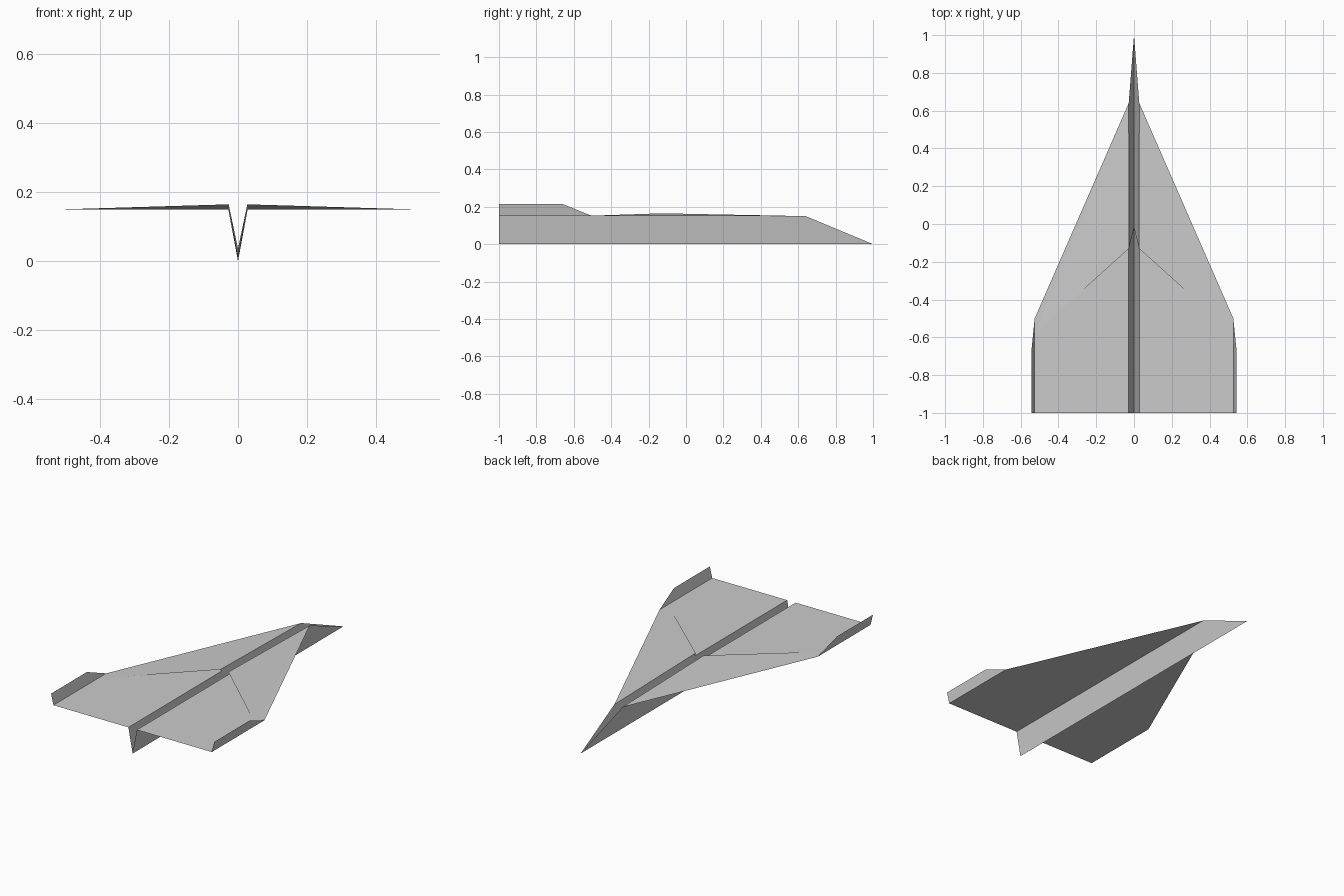
import bpy

if "Cube" in bpy.data.objects:
    bpy.data.objects.remove(bpy.data.objects["Cube"])


def sheet(name, points):
    """One flat paper panel on the right, mirrored to the left."""
    mesh = bpy.data.meshes.new(name)
    mesh.from_pydata(points, [], [range(len(points))])
    obj = bpy.data.objects.new(name, mesh)
    bpy.context.collection.objects.link(obj)
    mirror = obj.modifiers.new("Mirror", "MIRROR")
    mirror.use_axis = (True, False, False)
    return obj


# Shared fold corners
nose = (0, 1, 0)
front = (0.028, 0.64, 0.15)        # where the wing leaves the keel
tail = (0.028, -1, 0.15)
tip_front = (0.526, -0.5, 0.15)
tip_back = (0.526, -1, 0.15)
flap_peak = (0.027, -0.13, 0.165)  # raised corner of the folded layer
flap_tip = (0.526, -0.58, 0.15)

# V-shaped keel, wings and upturned winglets
sheet("keel", [nose, front, tail, (0, -1, 0)])
sheet("wing", [front, tail, tip_back, tip_front])
sheet("winglet", [tip_front, tip_back, (0.542, -1, 0.215), (0.542, -0.66, 0.215)])

# Second paper layer folded over the wing and down inside the keel
sheet("wing_fold", [front, flap_peak, flap_tip, tip_front])
sheet("keel_fold", [nose, (0, -0.02, 0.036), flap_peak, front])
